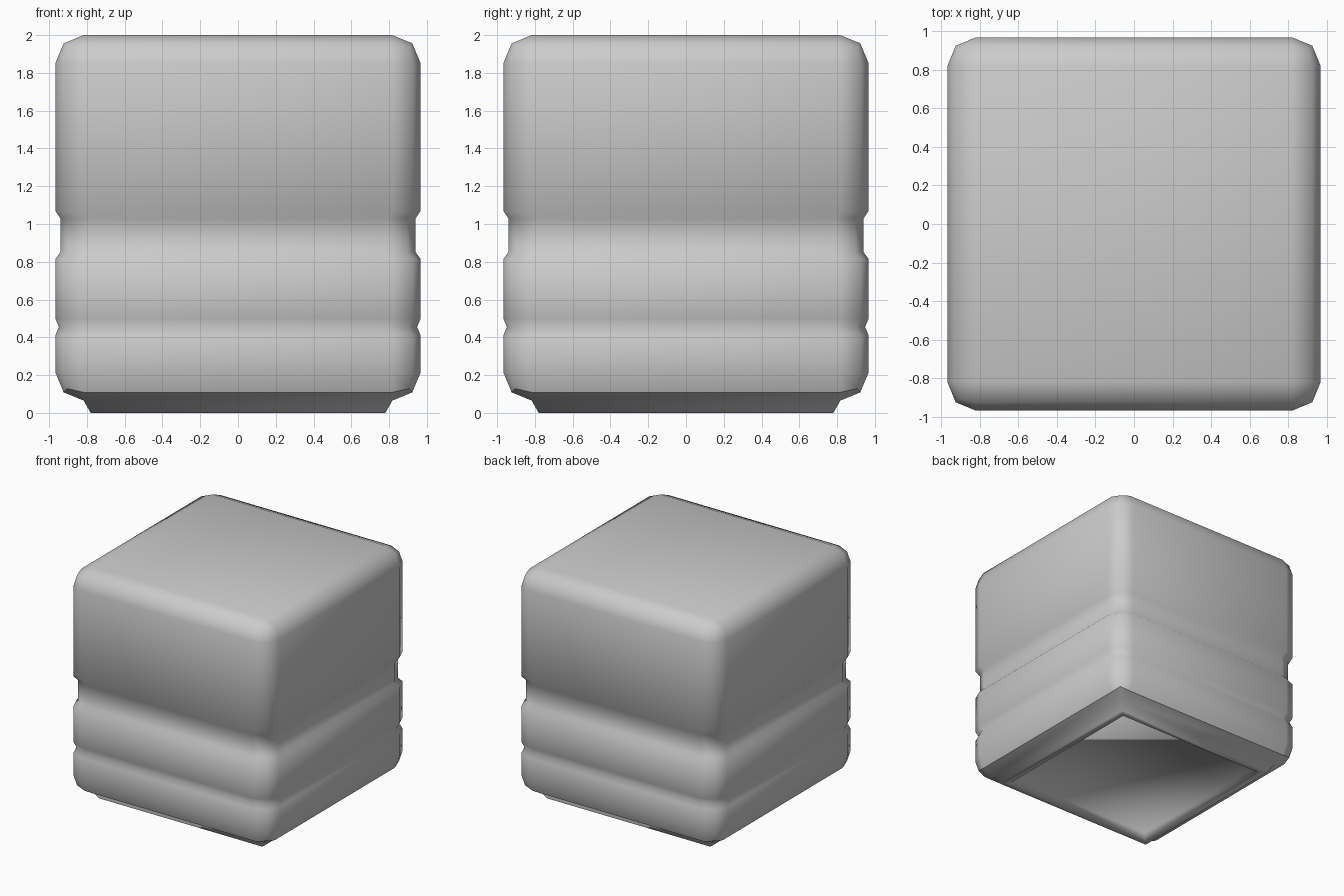
import bpy, bmesh
from mathutils import Vector

if "Cube" in bpy.data.objects:
    bpy.data.objects.remove(bpy.data.objects["Cube"])

HALF, BOTTOM, TOP, ROUND = 0.967, 0.065, 2.0, 0.15

bm = bmesh.new()

# Rounded block
bmesh.ops.create_cube(bm, size=2)
for v in bm.verts:
    v.co.x *= HALF
    v.co.y *= HALF
    v.co.z = TOP if v.co.z > 0 else BOTTOM
bmesh.ops.bevel(bm, geom=bm.edges[:], offset=ROUND, segments=2, profile=0.5, affect='EDGES')

# Wide groove and narrow groove: cut all rings, then pull the inner ones in
rings = [(1.07, HALF), (1.03, 0.94), (0.85, 0.94), (0.815, HALF),
         (0.50, HALF), (0.455, 0.948), (0.41, HALF)]
for z, half in rings:
    bmesh.ops.bisect_plane(bm, geom=bm.verts[:] + bm.edges[:] + bm.faces[:],
                           plane_co=Vector((0, 0, z)), plane_no=Vector((0, 0, 1)))
for z, half in rings:
    for v in bm.verts:
        if abs(v.co.z - z) < 1e-4:
            v.co.x *= half / HALF
            v.co.y *= half / HALF

# Tapered foot with a shallow recess underneath
face = min(bm.faces, key=lambda f: f.calc_center_median().z)
for half, z in [(0.78, 0), (0.72, 0), (0.71, 0.05)]:
    face = bmesh.ops.extrude_discrete_faces(bm, faces=[face])["faces"][0]
    for v in face.verts:
        v.co = Vector((half if v.co.x > 0 else -half, half if v.co.y > 0 else -half, z))
bmesh.ops.recalc_face_normals(bm, faces=bm.faces[:])

# Smooth shading with a crisp lower edge
for f in bm.faces:
    f.smooth = True
for e in bm.edges:
    zs = [v.co.z for v in e.verts]
    if max(zs) < 0.14 and min(zs) > 0.1:
        e.smooth = False

mesh = bpy.data.meshes.new("grooved_block")
bm.to_mesh(mesh)
bm.free()
bpy.context.collection.objects.link(bpy.data.objects.new("grooved_block", mesh))
